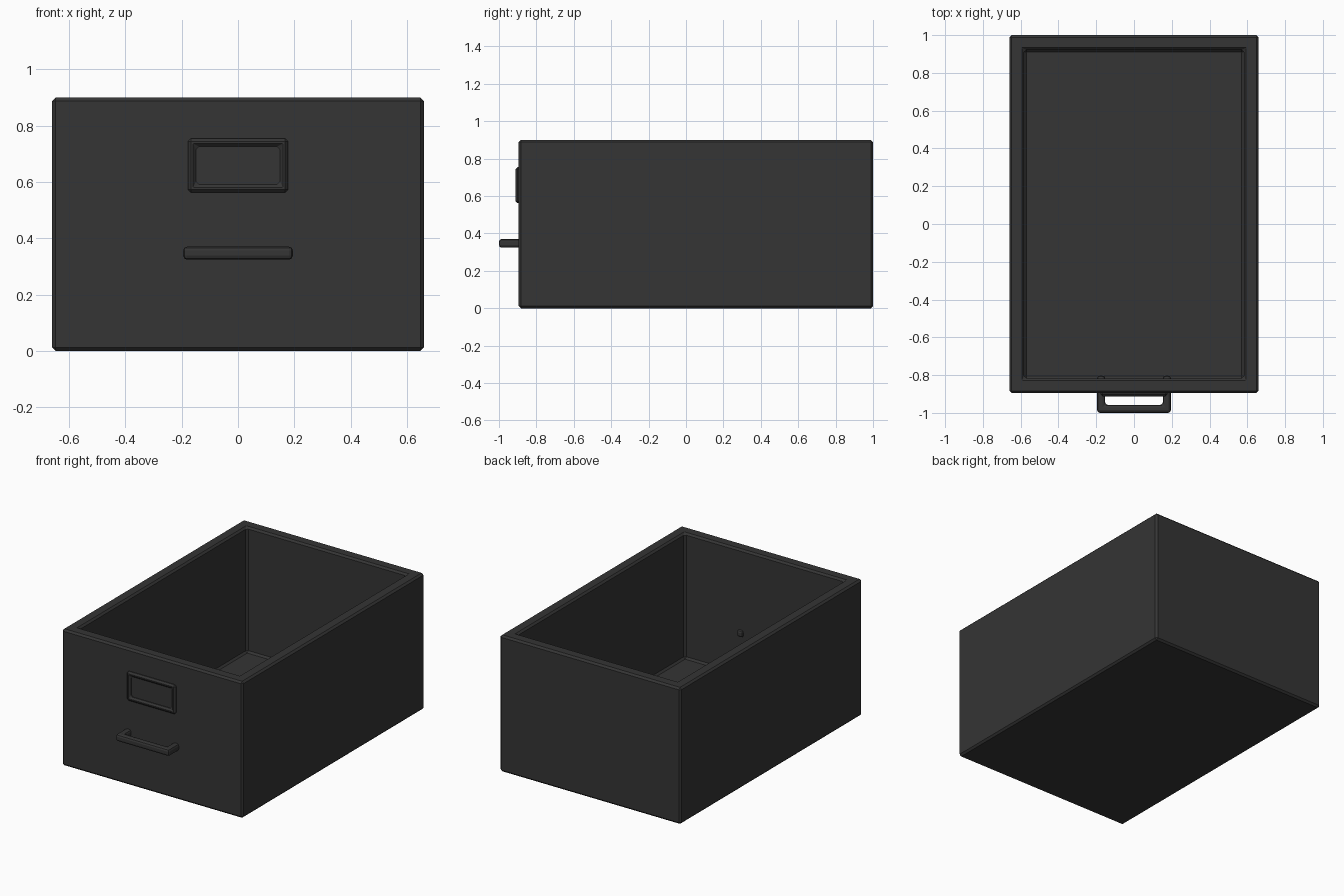
import bpy, bmesh

if "Cube" in bpy.data.objects:
    bpy.data.objects.remove(bpy.data.objects["Cube"])

dark = bpy.data.materials.new("dark_metal")
dark.diffuse_color = (0.035, 0.035, 0.035, 1)
dark.use_nodes = True
dark.node_tree.nodes["Principled BSDF"].inputs["Base Color"].default_value = dark.diffuse_color


def finish(bm, name, bevel, segments):
    """Turn a bmesh into a flat-shaded object with chamfered edges."""
    bmesh.ops.recalc_face_normals(bm, faces=bm.faces)
    mesh = bpy.data.meshes.new(name)
    bm.to_mesh(mesh)
    bm.free()
    mesh.materials.append(dark)
    ob = bpy.data.objects.new(name, mesh)
    bpy.context.collection.objects.link(ob)
    mod = ob.modifiers.new("Bevel", 'BEVEL')
    mod.width, mod.segments = bevel, segments
    mod.limit_method = 'ANGLE'
    return ob


def extrude(bm, face, dz):
    """Extrude a face straight up or down."""
    new = bmesh.ops.extrude_face_region(bm, geom=[face])["geom"]
    bmesh.ops.translate(bm, vec=(0, 0, dz),
                        verts=[g for g in new if isinstance(g, bmesh.types.BMVert)])


def profile(bm, points, z):
    """Make a flat face from an x, y outline."""
    return bm.faces.new([bm.verts.new((x, y, z)) for x, y in points])


# Drawer box: solid block, top inset to the wall thickness and sunk to the floor
WALL, FLOOR, TOP = 0.078, 0.075, 0.9
bm = bmesh.new()
extrude(bm, profile(bm, [(-0.66, -0.895), (0.66, -0.895), (0.66, 1.0), (-0.66, 1.0)], 0), TOP)
bmesh.ops.recalc_face_normals(bm, faces=bm.faces)
top = max(bm.faces, key=lambda f: f.calc_center_median().z)
bmesh.ops.inset_region(bm, faces=[top], thickness=WALL, use_even_offset=True)
extrude(bm, top, FLOOR - TOP)
if top.is_valid:
    bmesh.ops.delete(bm, geom=[top], context='FACES_ONLY')
finish(bm, "drawer_box", 0.012, 1)

# Label holder: rectangular ring on the front
bm = bmesh.new()
rings = []
for y in (-0.912, -0.885):
    for x, z0, z1 in ((0.178, 0.562, 0.755), (0.149, 0.591, 0.726)):
        rings.append([bm.verts.new(p) for p in
                      ((-x, y, z0), (x, y, z0), (x, y, z1), (-x, y, z1))])
front_out, front_in, back_out, back_in = rings
for a, b in ((front_out, front_in), (front_in, back_in),
             (back_in, back_out), (back_out, front_out)):
    for i in range(4):
        j = (i + 1) % 4
        bm.faces.new((a[i], a[j], b[j], b[i]))
finish(bm, "label_holder", 0.011, 1)

# Pull handle: U-shaped outline extruded upward, its ends poking through the front
outline = [(-0.195, -1.0), (0.195, -1.0), (0.195, -0.803), (0.153, -0.803),
           (0.153, -0.957), (-0.153, -0.957), (-0.153, -0.803), (-0.195, -0.803)]
bm = bmesh.new()
extrude(bm, profile(bm, outline, 0.324), 0.046)
finish(bm, "pull_handle", 0.014, 2)
